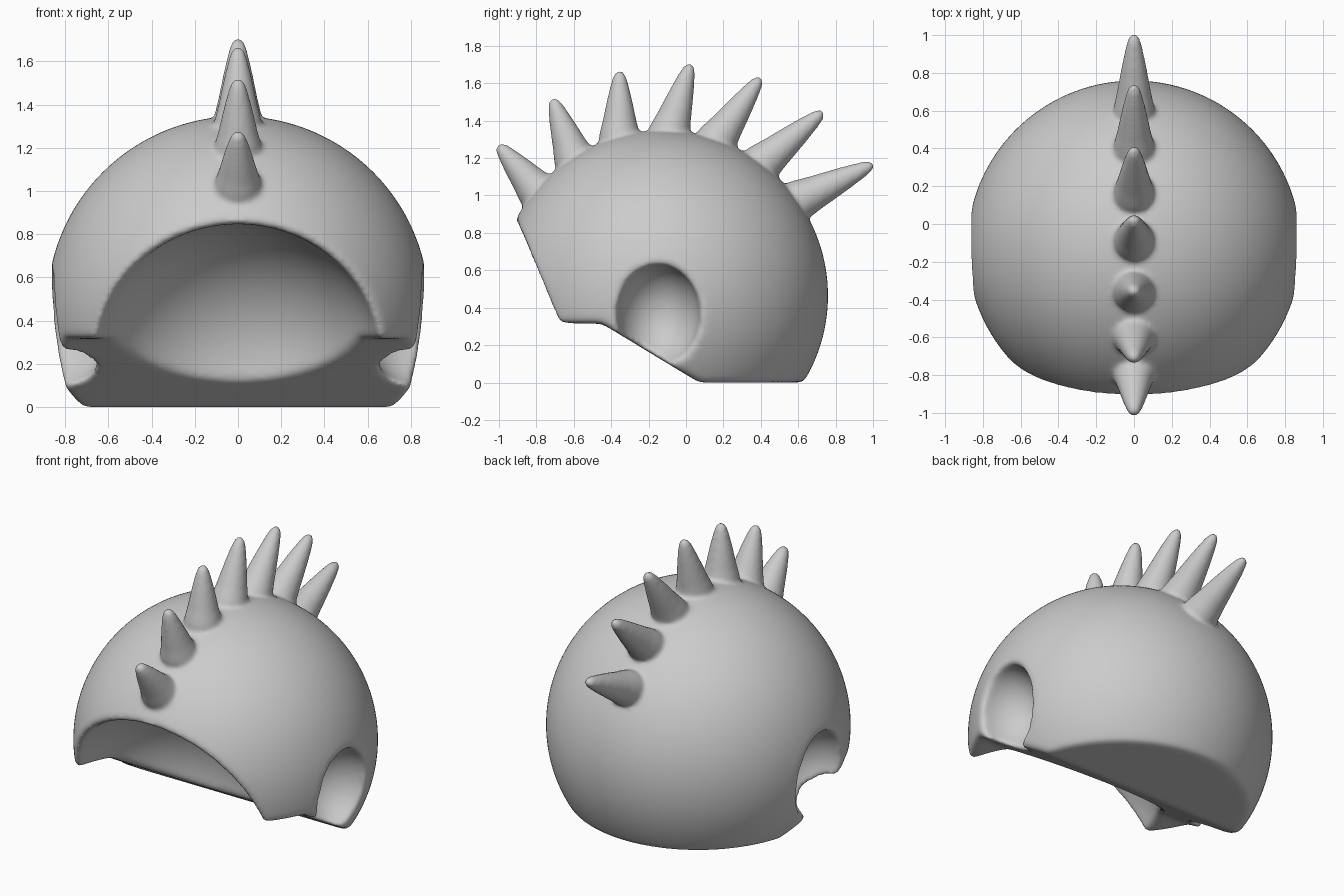
import bpy, bmesh, math
from mathutils import Vector, Matrix

if "Cube" in bpy.data.objects:
    bpy.data.objects.remove(bpy.data.objects["Cube"])


def make_object(name, bm, smooth=True):
    bmesh.ops.recalc_face_normals(bm, faces=bm.faces[:])
    for f in bm.faces:
        f.smooth = smooth
    mesh = bpy.data.meshes.new(name)
    bm.to_mesh(mesh)
    bm.free()
    ob = bpy.data.objects.new(name, mesh)
    bpy.context.collection.objects.link(ob)
    return ob


def ellipsoid(name, center, radii, u=96, v=64):
    bm = bmesh.new()
    m = Matrix.Translation(center) @ Matrix.Diagonal((*radii, 1))
    bmesh.ops.create_uvsphere(bm, u_segments=u, v_segments=v, radius=1, matrix=m)
    return make_object(name, bm)


def cut(target, cutter, operation):
    cutter.hide_render = True
    mod = target.modifiers.new(cutter.name, 'BOOLEAN')
    mod.operation = operation
    mod.solver = 'EXACT'
    mod.object = cutter
    cutters.append(cutter)


def soften(ob, iterations):
    remesh = ob.modifiers.new("remesh", 'REMESH')
    remesh.mode = 'VOXEL'
    remesh.voxel_size = 0.0135
    remesh.use_smooth_shade = True
    soft = ob.modifiers.new("soften", 'SMOOTH')
    soft.factor = 0.5
    soft.iterations = iterations


cutters = []
# Helmet dome
helmet = ellipsoid("helmet", (0, -0.125, 0.464), (0.885, 0.885, 0.883), 128, 80)

# Side outline: open face, cheek step, slanted jaw and flat base
outline = [(0.07, 0), (1.2, 0), (1.2, 2), (-1.391, 2), (-0.68, 0.315), (-0.45, 0.315)]
bm = bmesh.new()
face = bm.faces.new([bm.verts.new((-1.2, y, z)) for y, z in outline])
ext = bmesh.ops.extrude_face_region(bm, geom=[face])
verts = [g for g in ext["geom"] if isinstance(g, bmesh.types.BMVert)]
bmesh.ops.translate(bm, verts=verts, vec=(2.4, 0, 0))
cut(helmet, make_object("side_outline_cutter", bm, False), 'INTERSECT')

# Face hollow and ear dimples
cut(helmet, ellipsoid("face_hollow_cutter", (0, -0.807, 0.174), (0.675,) * 3), 'DIFFERENCE')
for side, sx in (("left", -1), ("right", 1)):
    ear = ellipsoid(side + "_ear_cutter", (sx * 0.855, -0.147, 0.36), (0.265, 0.223, 0.272), 64, 48)
    cut(helmet, ear, 'DIFFERENCE')

# Rounded shell edges, baked into the mesh
soften(helmet, 20)
deps = bpy.context.evaluated_depsgraph_get()
shell = bpy.data.meshes.new_from_object(helmet.evaluated_get(deps))
helmet.modifiers.clear()
for c in cutters:
    bpy.data.objects.remove(c)

# Crest spikes: base and tip as (y, z)
spikes = [((-0.80, 1.03), (-1.00, 1.265)), ((-0.60, 1.205), (-0.712, 1.512)),
          ((-0.355, 1.32), (-0.355, 1.66)), ((-0.085, 1.345), (0.022, 1.698)),
          ((0.165, 1.295), (0.395, 1.625)), ((0.405, 1.17), (0.73, 1.445)),
          ((0.605, 0.975), (0.997, 1.165))]
# Spike profile: radius, fraction of the length
profile = [(0.112, -0.25), (0.11, 0), (0.102, 0.1), (0.091, 0.22), (0.078, 0.4),
           (0.063, 0.6), (0.046, 0.8), (0.037, 0.89), (0.028, 0.95), (0.015, 0.988)]
SEG = 32
bm = bmesh.new()
bm.from_mesh(shell)
for b, t in spikes:
    base, tip = Vector((0, *b)), Vector((0, *t))
    length = (tip - base).length + 0.008
    place = Matrix.Translation(base) @ (tip - base).to_track_quat('Z', 'Y').to_matrix().to_4x4()
    rings = [[bm.verts.new(place @ Vector((r * math.cos(2 * math.pi * i / SEG),
                                           r * math.sin(2 * math.pi * i / SEG), h * length)))
              for i in range(SEG)] for r, h in profile]
    for lo, hi in zip(rings, rings[1:]):
        for i in range(SEG):
            j = (i + 1) % SEG
            bm.faces.new((lo[i], lo[j], hi[j], hi[i]))
    top = bm.verts.new(place @ Vector((0, 0, length)))
    for i in range(SEG):
        bm.faces.new((rings[-1][i], rings[-1][(i + 1) % SEG], top))
    bm.faces.new(rings[0][::-1])
for f in bm.faces:
    f.smooth = True
bm.to_mesh(helmet.data)
bm.free()

# Fuse the spikes to the dome with soft fillets
soften(helmet, 7)
